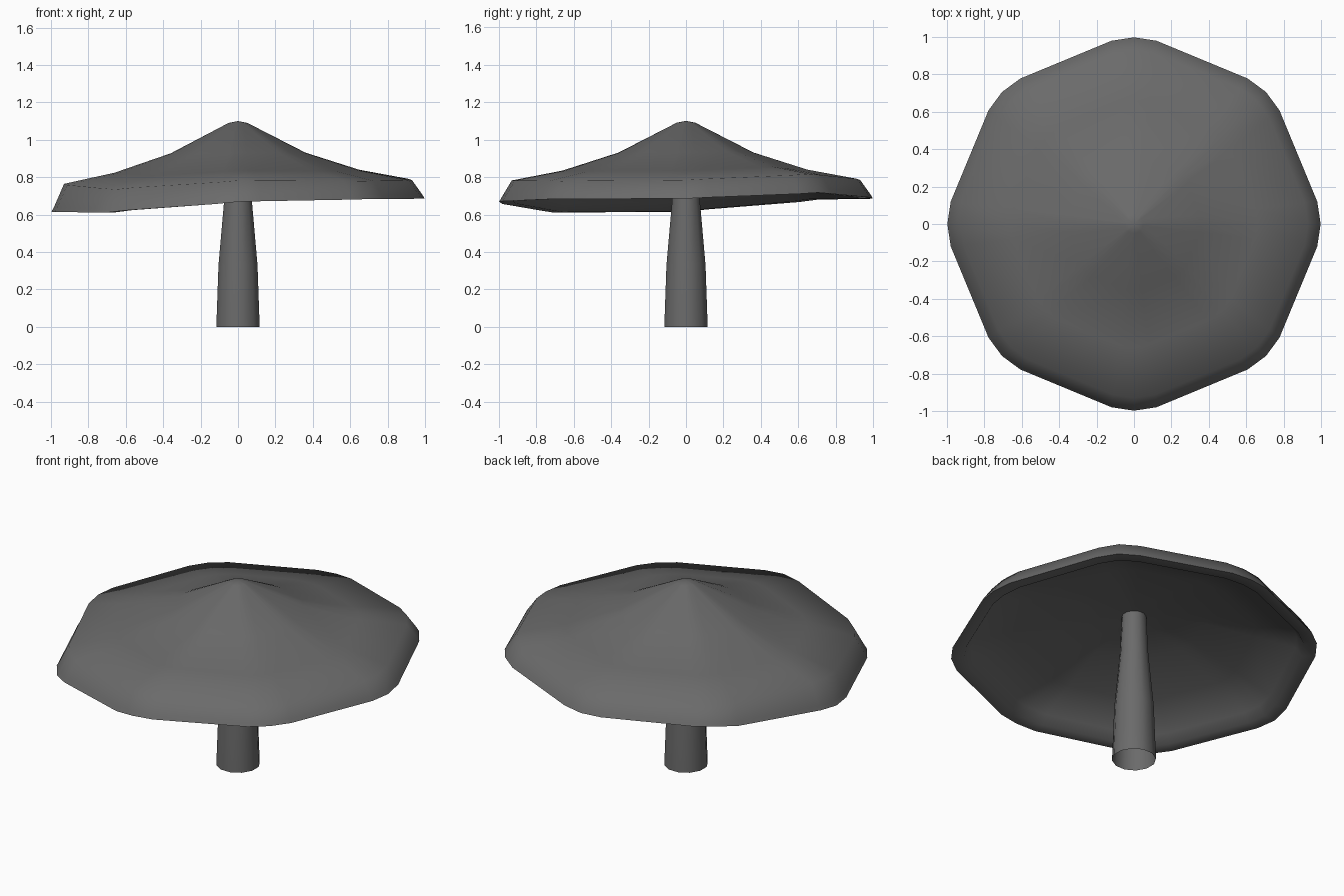
import bpy, bmesh, math

if "Cube" in bpy.data.objects:
    bpy.data.objects.remove(bpy.data.objects["Cube"])

# Rim heights at the eight corners (counter-clockwise from +x)
LOWER = [0.685, 0.717, 0.685, 0.68, 0.615, 0.61, 0.668, 0.683]
UPPER = [0.785, 0.818, 0.785, 0.78, 0.765, 0.735, 0.783, 0.78]

grey = bpy.data.materials.new("dark_grey")
grey.diffuse_color = (0.145, 0.145, 0.145, 1)
grey.use_nodes = True
grey.node_tree.nodes["Principled BSDF"].inputs["Base Color"].default_value = grey.diffuse_color


def loft(name, rings, bottom, top, angle):
    """Skin a list of vertex rings; close an end with a point, or leave it open."""
    bm = bmesh.new()
    loops = [[bm.verts.new(p) for p in ring] for ring in rings]
    n = len(loops[0])
    for a, b in zip(loops, loops[1:]):
        for i in range(n):
            j = (i + 1) % n
            bm.faces.new((a[i], a[j], b[j], b[i]))
    for loop, tip, turn in ((loops[0], bottom, -1), (loops[-1], top, 1)):
        if tip is not None:
            v = bm.verts.new((0, 0, tip))
            for i in range(n):
                bm.faces.new((loop[i], loop[(i + 1) % n], v)[::turn])
    mesh = bpy.data.meshes.new(name)
    bm.to_mesh(mesh)
    bm.free()
    mesh.materials.append(grey)
    obj = bpy.data.objects.new(name, mesh)
    bpy.context.collection.objects.link(obj)
    bpy.ops.object.select_all(action='DESELECT')
    obj.select_set(True)
    bpy.context.view_layer.objects.active = obj
    bpy.ops.object.shade_smooth_by_angle(angle=math.radians(angle))
    return obj


def cap_ring(radius, z, heights, weight):
    """Octagon ring with softened corners, tilted by the corner heights."""
    mean = sum(heights) / 8
    pts = []
    for k in range(8):
        for side in (-1, 0, 1):
            a = math.radians(45 * k + 7 * side)
            r = radius * (0.989 if side else 1.0)
            h = heights[k] + 0.2 * abs(side) * (heights[(k + side) % 8] - heights[k])
            pts.append((r * math.cos(a), r * math.sin(a), z + weight * (h - mean)))
    return pts


# Cap: inner ceiling, inner wall, lip, sloped rim, then the concave top
cap_profile = [
    (0.08, 0.895, LOWER, 0.0),
    (0.38, 0.865, LOWER, 0.2),
    (0.66, 0.785, LOWER, 0.6),
    (0.89, 0.72, LOWER, 1.0),
    (0.925, 0.67, LOWER, 1.0),
    (0.998, 0.668, LOWER, 1.0),
    (0.985, 0.69, LOWER, 1.0),
    (0.93, 0.778, UPPER, 1.0),
    (0.66, 0.832, UPPER, 0.6),
    (0.36, 0.93, UPPER, 0.2),
    (0.05, 1.09, UPPER, 0.0),
]
loft("mushroom_cap", [cap_ring(*p) for p in cap_profile], 0.90, 1.10, 110)

# Stem: open tapered tube reaching the ceiling of the cap
stem_profile = [(0.12, 0), (0.108, 0.33), (0.078, 0.66), (0.066, 0.91)]
stem_rings = [[(r * math.cos(math.tau * (i + 0.5) / 12),
                r * math.sin(math.tau * (i + 0.5) / 12), z)
               for i in range(12)] for r, z in stem_profile]
loft("stem", stem_rings, None, None, 60)
